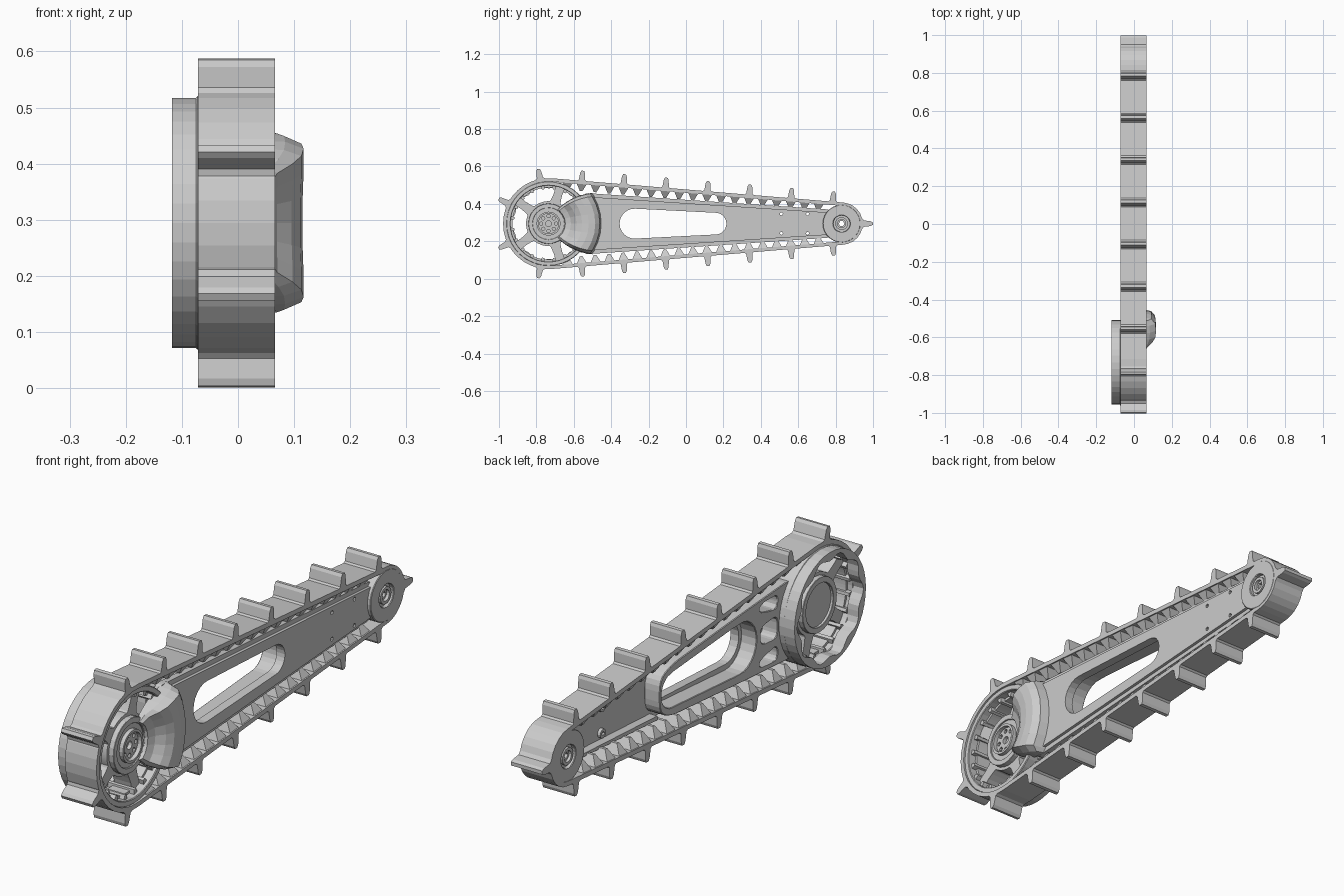
import bpy, bmesh
from math import sin, cos, pi, asin, sqrt
from mathutils import Matrix, Vector

if "Cube" in bpy.data.objects:
    bpy.data.objects.remove(bpy.data.objects["Cube"])

BIG, SMALL, CZ = -0.735, 0.832, 0.2945      # wheel centres
R, r, W0, W1 = 0.243, 0.113, -0.071, 0.066  # belt radii and width
AX = Matrix(((0, 0, 1, 0), (1, 0, 0, 0), (0, 1, 0, 0), (0, 0, 0, 1)))


def plate(name, loops, x0, x1, bevel=0):
    """Extrude closed (y, z) loops along x; inner loops become holes."""
    cu = bpy.data.curves.new(name, 'CURVE')
    cu.dimensions, cu.fill_mode = '2D', 'BOTH'
    cu.extrude = (x1 - x0) / 2
    for loop in loops:
        sp = cu.splines.new('POLY')
        sp.points.add(len(loop) - 1)
        for p, (y, z) in zip(sp.points, loop):
            p.co = (y, z, 0, 1)
        sp.use_cyclic_u = True
    tmp = bpy.data.objects.new(name + "_curve", cu)
    bpy.context.collection.objects.link(tmp)
    dg = bpy.context.evaluated_depsgraph_get()
    me = bpy.data.meshes.new_from_object(tmp.evaluated_get(dg))
    bpy.data.objects.remove(tmp)
    me.transform(Matrix.Translation(((x0 + x1) / 2, 0, 0)) @ AX)
    bm = bmesh.new()
    bm.from_mesh(me)
    bmesh.ops.remove_doubles(bm, verts=bm.verts, dist=1e-5)
    bmesh.ops.recalc_face_normals(bm, faces=bm.faces)
    bm.to_mesh(me)
    bm.free()
    me.shade_flat()
    me.name = name
    ob = bpy.data.objects.new(name, me)
    bpy.context.collection.objects.link(ob)
    if bevel:
        m = ob.modifiers.new("bevel", 'BEVEL')
        m.width, m.segments, m.limit_method, m.angle_limit = bevel, 1, 'ANGLE', 1.0
    return ob


def circle(y, rad, n=32, z=CZ, wave=0, lobes=0):
    return [(y + (rad + wave * cos(lobes * a)) * cos(a), z + (rad + wave * cos(lobes * a)) * sin(a))
            for a in (2 * pi * i / n for i in range(n))]


def hull(y1, r1, y2, r2, n1=20, n2=12):
    """Belt shaped loop round a left circle and a right circle."""
    A = pi / 2 - asin((r1 - r2) / (y2 - y1))
    right = [-A + 2 * A * i / n2 for i in range(n2 + 1)]
    left = [A + (2 * pi - 2 * A) * i / n1 for i in range(n1 + 1)]
    return [(y2 + r2 * cos(a), CZ + r2 * sin(a)) for a in right] + \
           [(y1 + r1 * cos(a), CZ + r1 * sin(a)) for a in left]


def rounded(pts, rad, n=4):
    """Polygon with corners rounded by quadratic curves."""
    out = []
    for i, p in enumerate(pts):
        p = Vector(p)
        a, b = Vector(pts[i - 1]) - p, Vector(pts[(i + 1) % len(pts)]) - p
        a = p + a.normalized() * min(rad, a.length * .45)
        b = p + b.normalized() * min(rad, b.length * .45)
        for k in range(n + 1):
            t = k / n
            out.append(tuple(a * (1 - t) ** 2 + p * 2 * t * (1 - t) + b * t * t))
    return out


# belt path: point, normal angle and whether it lies on a straight run
D = SMALL - BIG
A = pi / 2 - asin((R - r) / D)
L = sqrt(D * D - (R - r) ** 2)
HALF = r * A + L + R * (pi - A)


def path(s):
    m, s = (1 if s >= 0 else -1), abs(s)
    straight = False
    if s < r * A:
        a = s / r
        p = (SMALL + r * cos(a), r * sin(a))
    elif s < r * A + L:
        a, q, straight = A, s - r * A, 0.06 < s - r * A < L - 0.08
        p = (SMALL + r * cos(a) - q * sin(a), r * sin(a) + q * cos(a))
    else:
        a = A + (s - r * A - L) / R
        p = (BIG + R * cos(a), R * sin(a))
    return (p[0], CZ + m * p[1]), m * a, straight


def place(profile, p, a):
    return [(p[0] + h * cos(a) - t * sin(a), p[1] + h * sin(a) + t * cos(a)) for t, h in profile]


# track belt with outer lugs
plate("track_belt", [hull(BIG, R, SMALL, r), hull(BIG, R - .018, SMALL, r - .018)], W0, W1)
LUG = [(-.032, -.006), (-.017, .006), (-.013, .042), (-.007, .054),
       (.007, .054), (.013, .042), (.017, .006), (.032, -.006)]
PITCH = 2 * HALF / 19
plate("track_lugs", [place(LUG, *path(i * PITCH)[:2]) for i in range(-9, 10)], W0, W1)

# tapered drive teeth inside the straight runs
bm = bmesh.new()
for i in range(-28, 29):
    p, a, ok = path(i * PITCH / 3)
    if not ok:
        continue
    rings = []
    for x0, x1, t, h in ((W0 + .004, W1 - .004, .027, -.016), (W0 + .03, W1 - .03, .007, -.055)):
        q = place([(-t, h), (t, h)], p, a)
        rings.append([bm.verts.new((x, *q[k])) for x, k in ((x0, 0), (x1, 0), (x1, 1), (x0, 1))])
    bm.faces.new(rings[0])
    bm.faces.new(rings[1])
    for k in range(4):
        bm.faces.new((rings[0][k], rings[0][k - 1], rings[1][k - 1], rings[1][k]))
bmesh.ops.recalc_face_normals(bm, faces=bm.faces)
me = bpy.data.meshes.new("belt_teeth")
bm.to_mesh(me)
bm.free()
bpy.context.collection.objects.link(bpy.data.objects.new("belt_teeth", me))

# side plate with slot and bolt holes
slot = hull(-.275, .08, .158, .058, 12, 12)
bolts = [circle(y, .008, 8, CZ + d * .052) for y in (.51, .65) for d in (-1, 1)]
outline = rounded([(-.55, .130), (.78, .220), (.78, .369), (-.55, .459)], .03)
plate("side_plate", [outline, slot] + bolts, .018, .042)
panel = rounded([(-.54, .150), (.78, .236), (.78, .353), (-.54, .439)], .03)
plate("side_panel", [panel, slot] + bolts, .042, .054)

# thin walled inner frame round the slot with lightening windows
frame = rounded([(-.6, .137), (-.3, .157), (.16, .193), (.235, .225), (.235, .364),
                 (.16, .396), (-.3, .432), (-.6, .452)], .05)
pocket = hull(-.27, .1, .155, .068, 12, 12)
windows = [rounded([(-.5, .365), (-.39, .39), (-.39, .418), (-.5, .426)], .03),
           rounded([(-.5, .25), (-.395, .26), (-.395, .329), (-.5, .339)], .03),
           rounded([(-.5, .224), (-.39, .199), (-.39, .171), (-.5, .163)], .03)]
plate("inner_frame", [frame, pocket] + windows, -.05, .018, .004)
for d in (-1, 1):   # edge flanges running to the small wheel
    plate("edge_flange", [[(.2, CZ + d * .111), (.74, CZ + d * .076),
                           (.74, CZ + d * .064), (.2, CZ + d * .095)]], -.015, .018)
    for y in (.51, .65):
        plate("bolt_boss", [circle(y, .018, 12, CZ + d * .052), circle(y, .008, 8, CZ + d * .052)], .005, .018)

# drive wheel: rim, spokes and stub teeth
plate("wheel_rim", [circle(BIG, .226, 40), circle(BIG, .203, 40)], -.075, .06, .004)
gaps = []
for i in range(5):
    c = 2 * pi * i / 5 + pi
    arc = [c + .52 * k / 4 for k in range(-4, 5)]
    ring = [(.193, a) for a in arc] + [(.12, c + (a - c) * .78) for a in reversed(arc)]
    gaps.append(rounded([(BIG + q * cos(a), CZ + q * sin(a)) for q, a in ring], .025, 2))
plate("wheel_spokes", [circle(BIG, .208, 40)] + gaps, -.05, .025, .004)
stubs = []
for i in range(20):
    a = 2 * pi * (i + .5) / 20
    stubs.append(place([(-.011, -.001), (-.006, -.02), (.006, -.02), (.011, -.001)],
                       (BIG + .205 * cos(a), CZ + .205 * sin(a)), a))
plate("rim_stubs", stubs, -.07, .045)

# scalloped open drum on the left side
plate("side_drum", [circle(BIG + .003, .223, 40), circle(BIG + .003, .198, 60, CZ, .010, 10)], -.118, -.07)

# hub with bolt circle
plate("wheel_hub", [circle(BIG, .108, 24), circle(BIG, .085, 24)], -.07, .046, .006)
holes = [circle(BIG + .04 * cos(k * pi / 4), .009, 8, CZ + .04 * sin(k * pi / 4)) for k in range(8)]
plate("hub_face", [circle(BIG, .09, 24), circle(BIG, .016, 12)] + holes, .01, .04)
plate("hub_collar", [circle(BIG, .064, 24), circle(BIG, .054, 24)], .035, .056)
plate("hub_back", [circle(BIG, .09, 24)], -.06, .01)

# fan shaped cover from hub to side plate
PROF = [(.085, .035), (.09, .058), (.12, .07), (.15, .097), (.18, .113),
        (.215, .117), (.25, .113), (.274, .092), (.286, .035)]
COLS = [(-1, 0), (-.98, .6), (-.88, 1), (-.6, 1), (-.3, .98), (0, .98),
        (.3, .98), (.6, 1), (.88, 1), (.98, .6), (1, 0)]
bm = bmesh.new()
grid = []
for q, x in PROF:
    half = .61 + (.286 - q) * 2.0
    grid.append([bm.verts.new((.035 + (x - .035) * h, BIG + q * cos(u * half), CZ + q * sin(u * half)))
                 for u, h in COLS])
for a, b in zip(grid, grid[1:]):
    for k in range(len(COLS) - 1):
        bm.faces.new((a[k], b[k], b[k + 1], a[k + 1]))
bmesh.ops.remove_doubles(bm, verts=bm.verts, dist=1e-5)
bmesh.ops.recalc_face_normals(bm, faces=bm.faces)
me = bpy.data.meshes.new("hub_cover")
bm.to_mesh(me)
bm.free()
cover = bpy.data.objects.new("hub_cover", me)
bpy.context.collection.objects.link(cover)
m = cover.modifiers.new("thickness", 'SOLIDIFY')
m.thickness, m.offset = .006, -1

# idler wheel at the narrow end
plate("idler_disc", [circle(SMALL, .101, 28), circle(SMALL, .045, 20)], -.069, .067, .004)
plate("idler_core", [circle(SMALL, .047, 20), circle(SMALL, .015, 6)], -.055, .052)
plate("idler_collar", [circle(SMALL, .034, 16), circle(SMALL, .022, 16)], -.066, .064)
